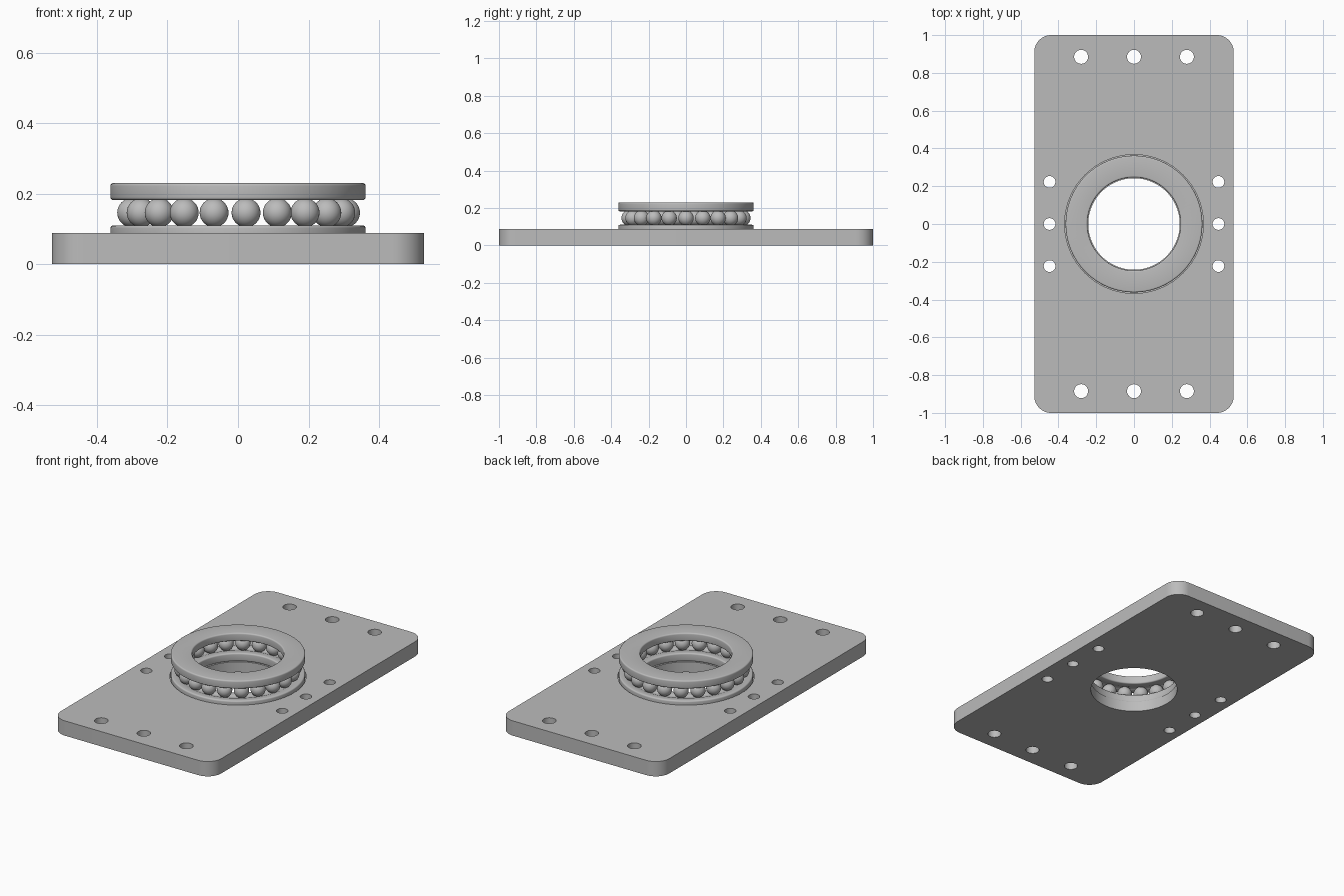
import bpy
import bmesh
from math import cos, sin, pi, radians, sqrt, asin
from mathutils import Matrix, Vector

if "Cube" in bpy.data.objects:
    bpy.data.objects.remove(bpy.data.objects["Cube"])

PLATE_X, PLATE_Y, PLATE_Z = 0.528, 1.0, 0.088
BALL_COUNT, BALL_R, PITCH_R, BALL_Z = 21, 0.041, 0.305, 0.146
RING_IN, RING_OUT, FILLET = 0.247, 0.362, 0.008
SEAT_Z = 0.062

steel = bpy.data.materials.new("steel grey")
steel.use_nodes = True
grey = (0.5, 0.5, 0.5, 1)
steel.diffuse_color = grey
steel.node_tree.nodes["Principled BSDF"].inputs["Base Color"].default_value = grey


def finish(name, bm):
    """Turn a bmesh into a smooth-shaded steel object with sharp edges kept."""
    bmesh.ops.recalc_face_normals(bm, faces=bm.faces)
    mesh = bpy.data.meshes.new(name)
    bm.to_mesh(mesh)
    bm.free()
    mesh.materials.append(steel)
    obj = bpy.data.objects.new(name, mesh)
    bpy.context.collection.objects.link(obj)
    return obj


def smooth(obj):
    bpy.ops.object.select_all(action="DESELECT")
    obj.select_set(True)
    bpy.context.view_layer.objects.active = obj
    bpy.ops.object.shade_smooth_by_angle(angle=radians(30))


def lathe(bm, profile, steps=96):
    """Revolve a closed (radius, height) profile around z."""
    verts = [bm.verts.new((r, 0, z)) for r, z in profile]
    edges = [bm.edges.new((a, b)) for a, b in zip(verts, verts[1:] + verts[:1])]
    bmesh.ops.spin(bm, geom=verts + edges, cent=(0, 0, 0), axis=(0, 0, 1),
                   angle=2 * pi, steps=steps, use_merge=True)
    bmesh.ops.remove_doubles(bm, verts=bm.verts, dist=1e-5)


def arc(cx, cz, r, start, end, steps):
    angles = [start + (end - start) * i / steps for i in range(steps + 1)]
    return [(cx + r * cos(a), cz + r * sin(a)) for a in angles]


def race_profile(low, high):
    """Washer section with rounded corners and a ball groove in its upper face."""
    f = FILLET
    half = asin((high - BALL_Z) / BALL_R)
    points = arc(RING_IN + f, low + f, f, pi, 1.5 * pi, 4)
    points += arc(RING_OUT - f, low + f, f, -pi / 2, 0, 4)
    points += arc(RING_OUT - f, high - f, f, 0, pi / 2, 4)
    points += arc(PITCH_R, BALL_Z, BALL_R, half, -pi - half, 8)
    points += arc(RING_IN + f, high - f, f, pi / 2, pi, 4)
    return points


# Base plate with rounded corners
bm = bmesh.new()
bmesh.ops.create_cube(bm, size=1)
bmesh.ops.scale(bm, vec=(2 * PLATE_X, 2 * PLATE_Y, PLATE_Z), verts=bm.verts)
bmesh.ops.translate(bm, vec=(0, 0, PLATE_Z / 2), verts=bm.verts)
corners = [e for e in bm.edges if abs(e.verts[0].co.z - e.verts[1].co.z) > 0.01]
bmesh.ops.bevel(bm, geom=corners, offset=0.09, segments=12, profile=0.5, affect="EDGES")
plate = finish("base_plate", bm)

# Cutter: stepped centre bore, end holes and side holes
bm = bmesh.new()
bore, seat, top = 0.242, 0.367, 0.2
lathe(bm, [(0, -0.1), (bore, -0.1), (bore, SEAT_Z), (seat, SEAT_Z), (seat, top), (0, top)])
holes = [(x, y, 0.037) for x in (-0.28, 0, 0.28) for y in (-0.885, 0.885)]
holes += [(x, y, 0.031) for x in (-0.447, 0.447) for y in (-0.223, 0, 0.223)]
for x, y, r in holes:
    bmesh.ops.create_cone(bm, cap_ends=True, segments=32, radius1=r, radius2=r,
                          depth=0.4, matrix=Matrix.Translation((x, y, 0)))
cutter = finish("hole_cutter", bm)
cutter.hide_render = True

cut = plate.modifiers.new("holes", "BOOLEAN")
cut.object = cutter
cut.operation = "DIFFERENCE"
cut.solver = "EXACT"
bpy.ops.object.select_all(action="DESELECT")
plate.select_set(True)
bpy.context.view_layer.objects.active = plate
bpy.ops.object.modifier_apply(modifier=cut.name)
bpy.data.objects.remove(cutter)
smooth(plate)

# Lower race in the seat, upper race mirrored about the ball centres
lower = race_profile(SEAT_Z, 0.110)
upper = [(r, 2 * BALL_Z - z) for r, z in lower]
for name, profile in (("lower_race", lower), ("upper_race", upper)):
    bm = bmesh.new()
    lathe(bm, profile)
    smooth(finish(name, bm))

# Ring of bearing balls
bm = bmesh.new()
for i in range(BALL_COUNT):
    a = 2 * pi * i / BALL_COUNT
    spot = Vector((PITCH_R * cos(a), PITCH_R * sin(a), BALL_Z))
    bmesh.ops.create_uvsphere(bm, u_segments=32, v_segments=16, radius=BALL_R,
                              matrix=Matrix.Translation(spot))
smooth(finish("bearing_balls", bm))
